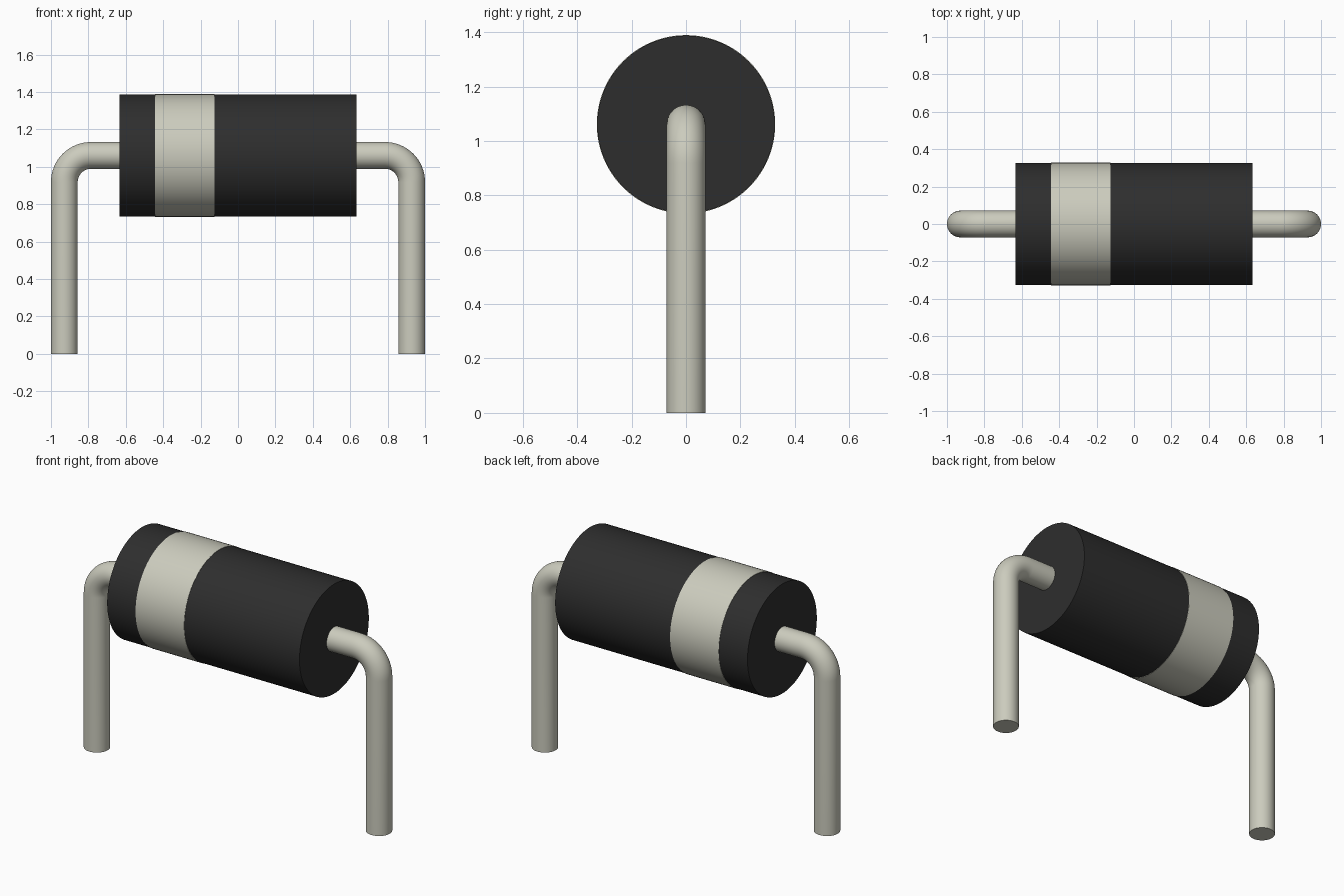
import bpy, bmesh, math
from mathutils import Vector

cube = bpy.data.objects.get("Cube")
if cube:
    bpy.data.objects.remove(cube, do_unlink=True)

AXIS_Z = 1.061      # height of the body axis
WIRE_R = 0.0715     # lead radius
LEG_X = 1 - WIRE_R  # lead centreline
BEND_R = 0.142      # bend radius of the centreline


def material(name, color):
    m = bpy.data.materials.new(name)
    m.use_nodes = True
    m.diffuse_color = (*color, 1)
    m.node_tree.nodes["Principled BSDF"].inputs["Base Color"].default_value = (*color, 1)
    return m


black = material("black plastic", (0.027, 0.027, 0.027))
silver = material("silver grey", (0.60, 0.60, 0.51))


def sweep(name, rings, sides, mats, band=None):
    """Skin circles given as (centre, radius, tilt in the xz plane), capped at both ends."""
    bm = bmesh.new()
    loops = []
    for centre, radius, tilt in rings:
        side = Vector((math.sin(tilt), 0, math.cos(tilt)))
        loop = []
        for i in range(sides):
            a = 2 * math.pi * i / sides
            loop.append(bm.verts.new(Vector(centre) + radius * (side * math.cos(a) + Vector((0, math.sin(a), 0)))))
        loops.append(loop)
    for a, b in zip(loops, loops[1:]):
        for i in range(sides):
            j = (i + 1) % sides
            bm.faces.new((a[i], a[j], b[j], b[i]))
    bm.faces.new(loops[0])
    bm.faces.new(loops[-1])
    bmesh.ops.recalc_face_normals(bm, faces=bm.faces)
    # Colour the band by position along x
    if band:
        for f in bm.faces:
            if band[0] <= f.calc_center_median().x <= band[1]:
                f.material_index = 1
    mesh = bpy.data.meshes.new(name)
    bm.to_mesh(mesh)
    bm.free()
    for m in mats:
        mesh.materials.append(m)
    obj = bpy.data.objects.new(name, mesh)
    bpy.context.collection.objects.link(obj)
    bpy.ops.object.select_all(action='DESELECT')
    obj.select_set(True)
    bpy.context.view_layer.objects.active = obj
    bpy.ops.object.shade_smooth_by_angle(angle=math.radians(40))
    return obj


# Cylindrical body with a slightly raised polarity band
profile = [(-0.633, 0.326), (-0.445, 0.326), (-0.445, 0.328),
           (-0.125, 0.328), (-0.125, 0.326), (0.633, 0.326)]
sweep("body", [((x, 0, AXIS_Z), r, 0) for x, r in profile], 96,
      [black, silver], band=(-0.446, -0.124))

# Bent wire leads, one on each side
for s, name in ((1, "left_lead"), (-1, "right_lead")):
    rings = [((s * 0.6, 0, AXIS_Z), WIRE_R, 0)]
    for k in range(17):
        t = math.pi / 2 * k / 16
        rings.append(((s * (LEG_X - BEND_R + BEND_R * math.sin(t)), 0,
                       AXIS_Z - BEND_R + BEND_R * math.cos(t)), WIRE_R, s * t))
    rings.append(((s * LEG_X, 0, 0), WIRE_R, s * math.pi / 2))
    sweep(name, rings, 40, [silver])
